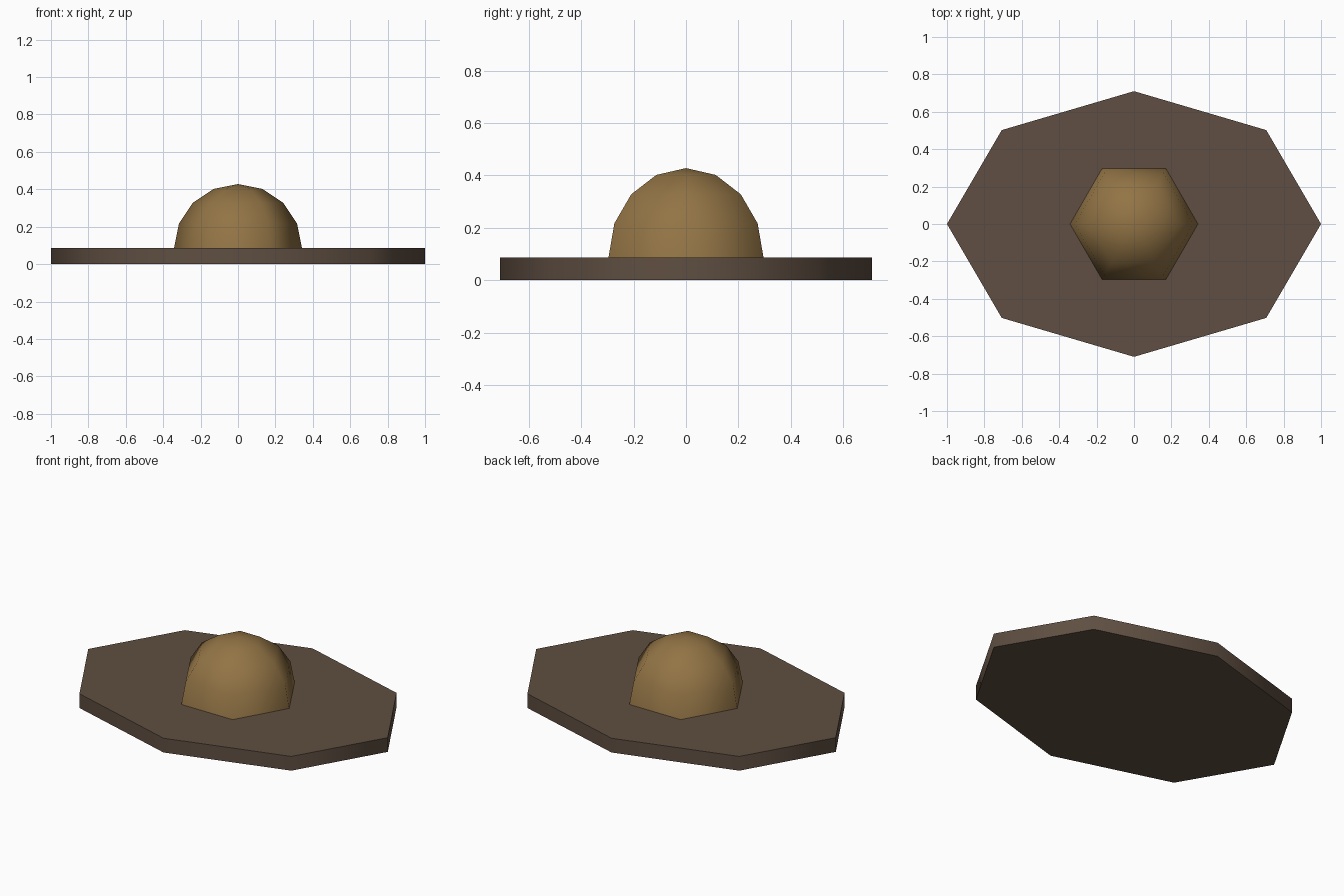
import bpy, bmesh
from math import sin, cos, pi, radians

if "Cube" in bpy.data.objects:
    bpy.data.objects.remove(bpy.data.objects["Cube"])


def lathe(name, profile, sides, scale_y, color, angle):
    """Revolve (radius, z) points; a zero radius becomes a single pole vertex."""
    bm = bmesh.new()
    rings = []
    for r, z in profile:
        if r == 0:
            rings.append([bm.verts.new((0, 0, z))] * sides)
        else:
            rings.append([bm.verts.new((r * cos(2 * pi * i / sides),
                                        r * scale_y * sin(2 * pi * i / sides), z))
                          for i in range(sides)])
    for low, high in zip(rings, rings[1:]):
        for i in range(sides):
            j = (i + 1) % sides
            bm.faces.new(dict.fromkeys((low[i], low[j], high[j], high[i])))
    # Flat caps on open ends
    bm.faces.new(rings[0][::-1])
    if profile[-1][0] > 0:
        bm.faces.new(rings[-1])
    bmesh.ops.recalc_face_normals(bm, faces=bm.faces)
    mesh = bpy.data.meshes.new(name)
    bm.to_mesh(mesh)
    bm.free()
    obj = bpy.data.objects.new(name, mesh)
    bpy.context.collection.objects.link(obj)
    mat = bpy.data.materials.new(name + "_color")
    mat.diffuse_color = (*color, 1)
    mat.use_nodes = True
    mat.node_tree.nodes["Principled BSDF"].inputs["Base Color"].default_value = mat.diffuse_color
    mesh.materials.append(mat)
    bpy.ops.object.select_all(action='DESELECT')
    obj.select_set(True)
    bpy.context.view_layer.objects.active = obj
    bpy.ops.object.shade_smooth_by_angle(angle=radians(angle))
    return obj


THICK, R = 0.086, 0.342

# Stretched octagonal base plate
lathe("base_plate", [(1, 0), (1, THICK)], 8, 0.71, (0.115, 0.078, 0.054), 75)

# Six-sided half-sphere dome
lathe("dome", [(R * cos(k * pi / 8) if k < 4 else 0, THICK + R * sin(k * pi / 8))
               for k in range(5)], 6, 1, (0.29, 0.175, 0.06), 75)
